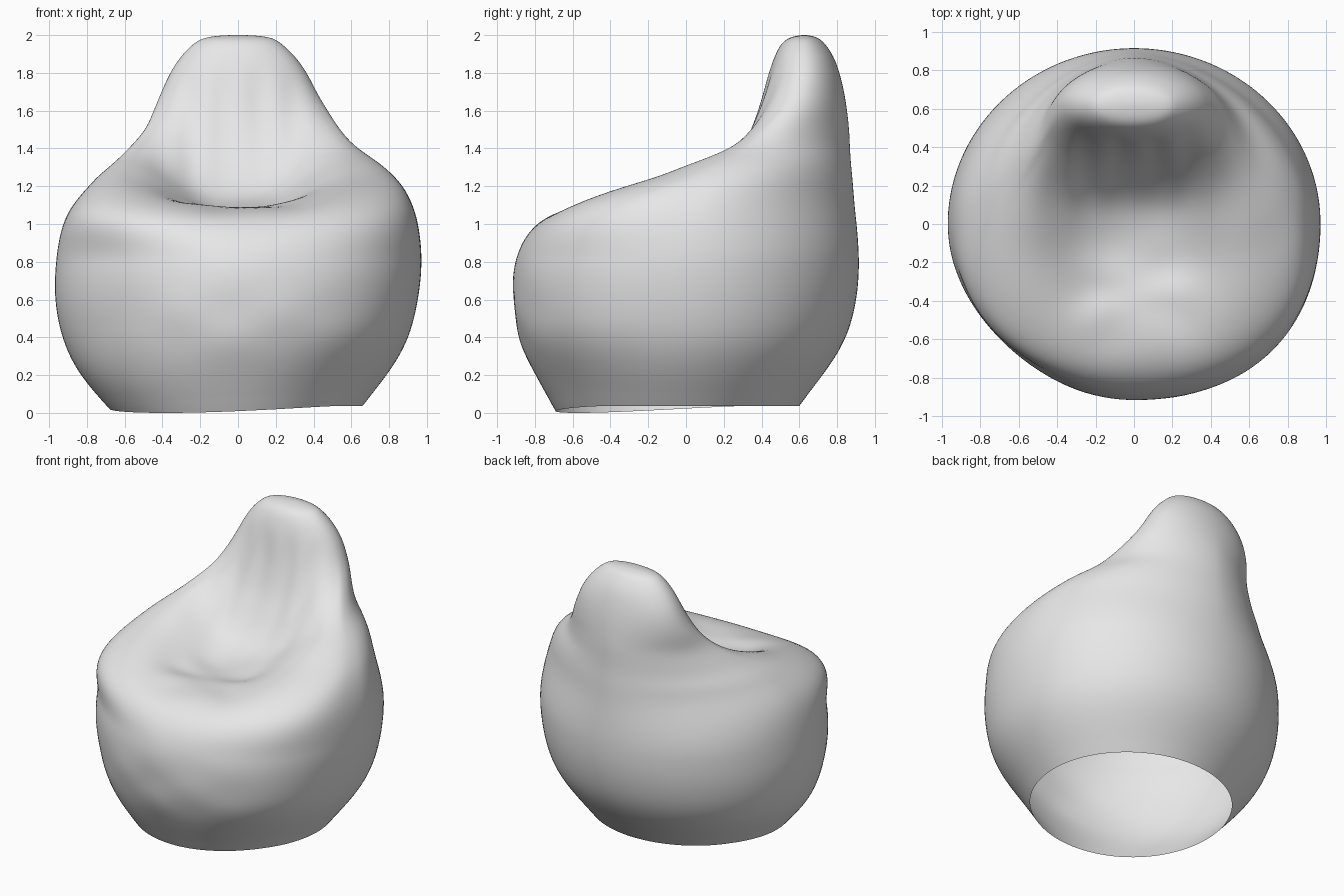
import bpy, bmesh, math

if "Cube" in bpy.data.objects:
    bpy.data.objects.remove(bpy.data.objects["Cube"])

# Silhouette stations: z, left half width, right half width, front y, back y, widest y
ST = [
    (0.00, .68, .66, -.69, .60, -.03), (0.18, .835, .795, -.79, .73, -.02),
    (0.38, .928, .90, -.885, .845, 0), (0.60, .972, .955, -.918, .905, 0),
    (0.80, .965, .975, -.91, .918, 0), (0.97, .938, .96, -.83, .907, .02),
    (1.09, .885, .93, -.69, .894, .05), (1.19, .80, .88, -.45, .886, .11),
    (1.26, .735, .82, -.22, .88, .18), (1.33, .65, .74, -.06, .873, .26),
    (1.41, .57, .62, .13, .868, .36), (1.50, .49, .54, .25, .864, .46),
    (1.60, .447, .475, .345, .853, .55), (1.70, .405, .415, .405, .837, .60),
    (1.80, .36, .365, .44, .813, .62), (1.89, .30, .30, .47, .78, .62),
    (1.955, .235, .23, .505, .735, .62), (1.985, .18, .18, .545, .70, .62),
    (1.997, .10, .10, .59, .66, .625), (2.00, .03, .03, .617, .637, .627),
]
COLS, SUB = 128, 8


def smooth(a, b, v):
    t = max(0.0, min(1.0, (v - a) / (b - a)))
    return t * t * (3 - 2 * t)


def station(i, t):
    # Catmull-Rom between neighbouring stations
    p = [ST[max(0, min(len(ST) - 1, i + k))] for k in (-1, 0, 1, 2)]
    return [0.5 * (2 * b + (c - a) * t + (2 * a - 5 * b + 4 * c - d) * t * t
                   + (3 * b - a - 3 * c + d) * t ** 3) for a, b, c, d in zip(*p)]


def bag_point(s, ang):
    z, wl, wr, yf, yb, yc = s
    c, n = math.cos(ang), math.sin(ang)
    front = n < 0
    # fuller front around the seat, slimmer back corners
    if front:
        e = 2 / (2 + 0.9 * smooth(0.8, 1.2, z) * (1 - 0.8 * smooth(1.4, 1.85, z)))
    else:
        e = 2 / (2 - 0.2 * smooth(0.8, 1.2, z) * (1 - smooth(1.5, 1.8, z)))
    x = math.copysign(abs(c) ** e, c) * (wr if c > 0 else wl)
    y = yc + math.copysign(abs(n) ** e, n) * ((yc - yf) if front else (yb - yc))
    # slightly lifted, uneven base edge
    lift = 0.037 * (1 - max(0, math.cos(ang - math.atan2(-.58, -.4))) ** 1.5)
    z += lift * (1 - smooth(0, 0.5, z))
    if front:
        z0 = z
        # right front corner bulges, left front corner is flatter
        k = (2 * c * n) ** 2 * smooth(.1, .5, z0) * (1 - smooth(.8, 1.1, z0))
        k *= 1 + (.035 if c > 0 else -.03) * k
        bulge = (.035 if c > 0 else -.03) * k
        x, y = x * (1 + bulge), y * (1 + bulge)
        # seat hollow, longer towards the front
        top = smooth(0.85, 1.15, z0) * (1 - smooth(1.55, 1.85, z0)) * smooth(0, .35, -n)
        sig = .52 if y < .05 else .34
        z -= 0.25 * top * math.exp(-(abs(x) / .42) ** 3) * math.exp(-((y - .05) / sig) ** 2)
        # gathers around the seat centre
        r = math.hypot(x, y + .35)
        z += 0.010 * math.cos(5 * math.atan2(y + .35, x)) * math.exp(-((r - .22) / .14) ** 2) * top
        # upright folds on the backrest
        k = smooth(1.25, 1.45, z0) * (1 - smooth(1.7, 1.9, z0)) * n ** 2
        y += 0.006 * k * math.cos(34 * x + 1.5 * z0)
        # soft lumps in the front panel
        k = math.exp(-((z0 - .5) / .2) ** 2) * n ** 4
        y += 0.006 * k * math.sin(11 * x + 2) * math.sin(14 * z0)
    return x, y, z


# Even out the stations into one flowing profile
rows = [station(i, k / SUB) for i in range(len(ST) - 1) for k in range(SUB)] + [list(ST[-1])]
for _ in range(20):
    rows = [rows[0]] + [[(a + 2 * b + c) / 4 for a, b, c in zip(*rows[i - 1:i + 2])]
                        for i in range(1, len(rows) - 1)] + [rows[-1]]

# Bean bag body, open underneath
bm = bmesh.new()
rings = [[bm.verts.new(bag_point(s, 2 * math.pi * (j + .5) / COLS)) for j in range(COLS)] for s in rows]
for a, b in zip(rings, rings[1:]):
    for j in range(COLS):
        q = (j + 1) % COLS
        bm.faces.new((a[j], a[q], b[q], b[j]))
# crown of the backrest
tip = bm.verts.new((0, .627, 2.0))
for j in range(COLS):
    bm.faces.new((rings[-1][j], rings[-1][(j + 1) % COLS], tip))
# soften the bag without moving the base edge
upper = [v for r in rings[3:-14] for v in r]
for _ in range(3):
    bmesh.ops.smooth_vert(bm, verts=upper, factor=0.5, use_axis_x=True, use_axis_y=True, use_axis_z=True)
for f in bm.faces:
    f.smooth = True

me = bpy.data.meshes.new("bean_bag_seat")
bm.to_mesh(me)
bm.free()
ob = bpy.data.objects.new("bean_bag_seat", me)
bpy.context.collection.objects.link(ob)

mat = bpy.data.materials.new("light_grey_fabric")
mat.diffuse_color = (0.8, 0.8, 0.8, 1)
mat.use_nodes = True
mat.node_tree.nodes["Principled BSDF"].inputs["Base Color"].default_value = mat.diffuse_color
me.materials.append(mat)
